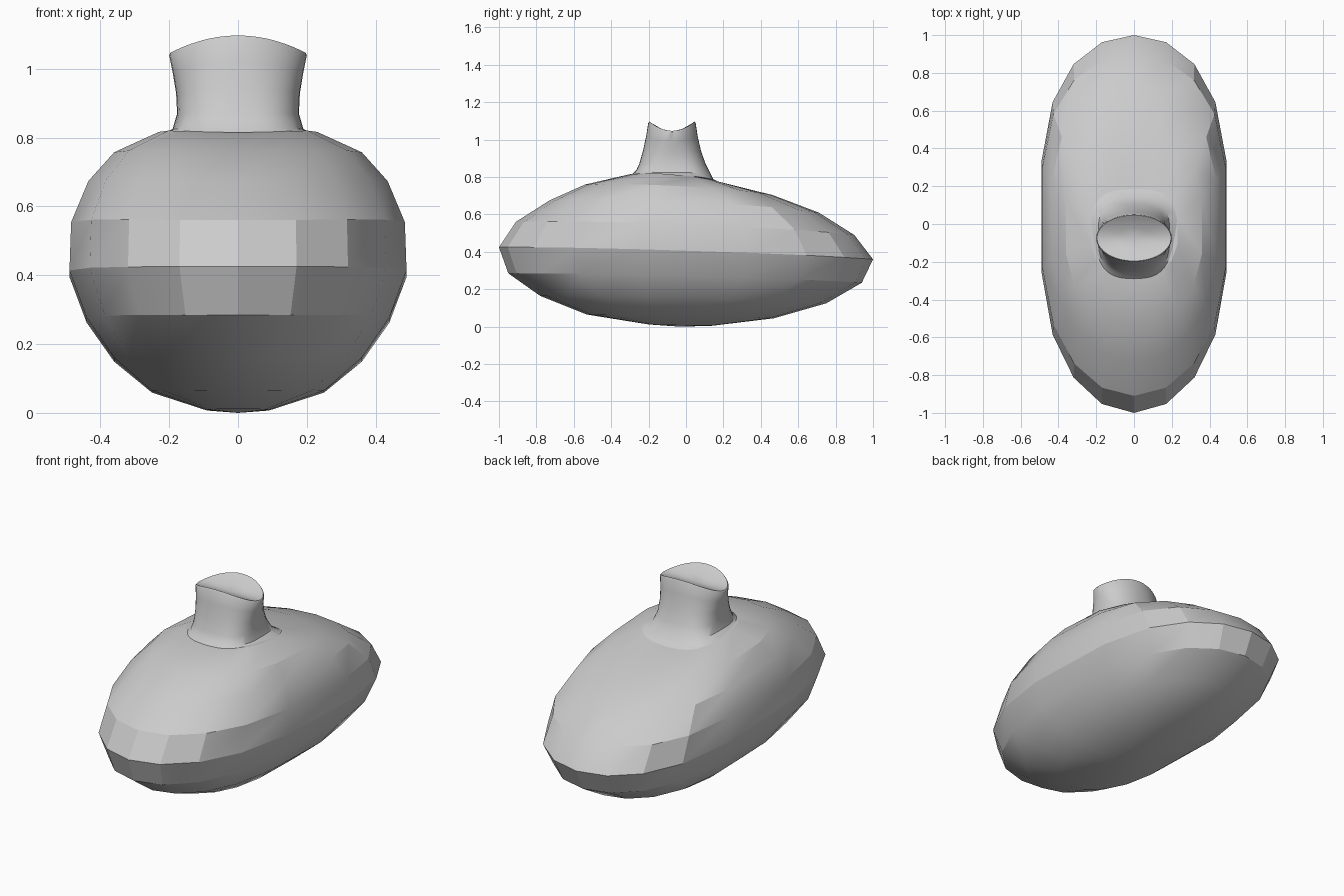
import bpy, bmesh, math

cube = bpy.data.objects.get("Cube")
if cube:
    bpy.data.objects.remove(cube, do_unlink=True)

# Single grey surface
grey = bpy.data.materials.new("plain_grey")
grey.use_nodes = True
GREY = (0.6, 0.6, 0.6, 1)
grey.diffuse_color = GREY
grey.node_tree.nodes["Principled BSDF"].inputs["Base Color"].default_value = GREY


def power(v, p):
    return math.copysign(abs(v) ** p, v)


def loft(name, rings, segments, point, end_points, angle):
    """Skin a stack of rings and close both ends with fans."""
    bm = bmesh.new()
    loops = [[bm.verts.new(point(r, math.tau * i / segments)) for i in range(segments)]
             for r in rings]
    for a, b in zip(loops, loops[1:]):
        for i in range(segments):
            j = (i + 1) % segments
            bm.faces.new((a[i], a[j], b[j], b[i]))
    for loop, end in zip((loops[0], loops[-1]), end_points):
        tip = bm.verts.new(end)
        for i in range(segments):
            bm.faces.new((loop[i], loop[(i + 1) % segments], tip))
    bmesh.ops.recalc_face_normals(bm, faces=bm.faces)
    mesh = bpy.data.meshes.new(name)
    bm.to_mesh(mesh)
    bm.free()
    mesh.materials.append(grey)
    obj = bpy.data.objects.new(name, mesh)
    bpy.context.collection.objects.link(obj)
    bpy.ops.object.select_all(action="DESELECT")
    obj.select_set(True)
    bpy.context.view_layer.objects.active = obj
    bpy.ops.object.shade_smooth_by_angle(angle=math.radians(angle))
    return obj


# Body: front y, front z, back y, back z, half width, side z
body_rings = [
    (-0.20, 0.012, 0.14, 0.005, 0.09, 0.008),
    (-0.53, 0.065, 0.47, 0.045, 0.25, 0.062),
    (-0.78, 0.165, 0.75, 0.125, 0.36, 0.155),
    (-0.95, 0.285, 0.94, 0.235, 0.44, 0.27),
    (-1.00, 0.425, 1.00, 0.36, 0.49, 0.405),
    (-0.91, 0.56, 0.90, 0.49, 0.485, 0.545),
    (-0.73, 0.675, 0.71, 0.61, 0.435, 0.665),
    (-0.54, 0.76, 0.46, 0.705, 0.36, 0.75),
    (-0.30, 0.815, 0.20, 0.765, 0.23, 0.81),
]


def body_point(ring, t):
    yf, zf, yb, zb, half, side = ring
    s, c = math.sin(t), -math.cos(t)
    k = power(c, 0.7)
    y = (yf + yb) / 2 + (yb - yf) / 2 * k + 0.04 * half / 0.49 * s * s
    mean = (zf + zb) / 2
    z = mean + (zb - zf) / 2 * k + (side - mean) * s * s
    return half * s / 0.985, y, z


loft("body", body_rings, 18, body_point, ((0, -0.03, 0), (0, -0.05, 0.80)), 22)

# Neck: front y, front z, back y, back z, half width, side z, squareness
neck_rings = [
    (-0.30, 0.805, 0.19, 0.765, 0.23, 0.805, 0.7),
    (-0.265, 0.838, 0.145, 0.79, 0.19, 0.825, 0.7),
    (-0.25, 0.87, 0.105, 0.87, 0.177, 0.87, 0.75),
    (-0.23, 0.94, 0.08, 0.94, 0.18, 0.93, 0.85),
    (-0.213, 1.02, 0.062, 1.02, 0.19, 0.99, 0.95),
    (-0.202, 1.088, 0.052, 1.088, 0.2, 1.04, 1),
    (-0.196, 1.097, 0.047, 1.097, 0.196, 1.047, 1),
    (-0.18, 1.086, 0.03, 1.086, 0.18, 1.045, 1),
    (-0.13, 1.057, -0.02, 1.057, 0.1, 1.044, 1),
]


def neck_point(ring, t):
    yf, zf, yb, zb, half, side, square = ring
    s, c = math.sin(t), -math.cos(t)
    k = power(c, square)
    y = (yf + yb) / 2 + (yb - yf) / 2 * k
    end = (zf + zb) / 2 + (zb - zf) / 2 * k
    z = side + (end - side) * c * c
    return half * power(s, square), y, z


loft("neck", neck_rings, 40, neck_point, ((0, -0.05, 0.78), (0, -0.075, 1.044)), 40)
